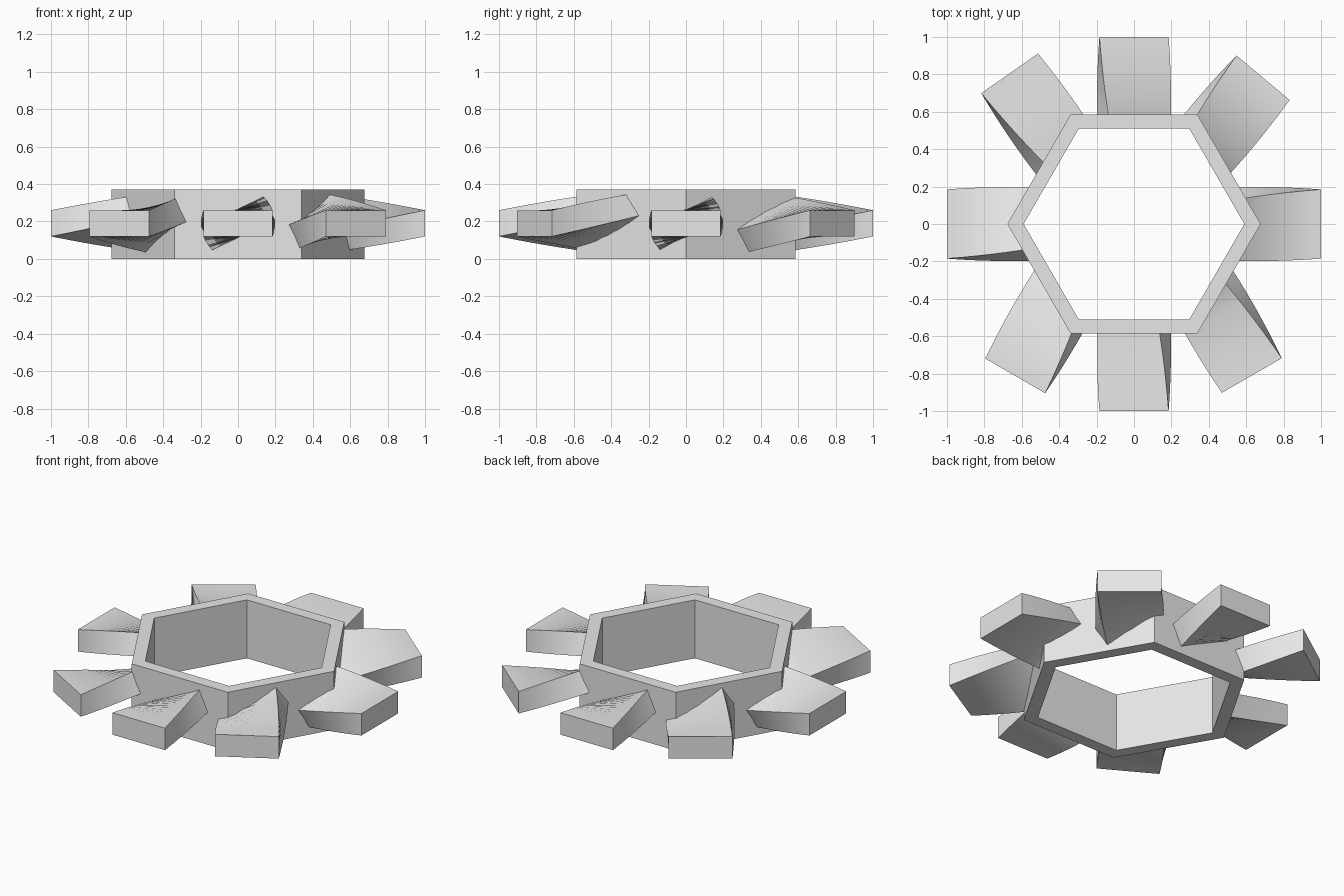
import bpy
import bmesh
from math import cos, sin, pi, radians
from mathutils import Vector

cube = bpy.data.objects.get("Cube")
if cube:
    bpy.data.objects.remove(cube, do_unlink=True)

grey = bpy.data.materials.new("plain grey")
grey.use_nodes = True
grey.diffuse_color = (0.8, 0.8, 0.8, 1)
grey.node_tree.nodes["Principled BSDF"].inputs["Base Color"].default_value = (0.8, 0.8, 0.8, 1)


def loft(name, rings, cyclic=False):
    """Skin a list of point rings; cap the ends unless the rings close up."""
    bm = bmesh.new()
    loops = [[bm.verts.new(p) for p in ring] for ring in rings]
    n = len(loops[0])
    pairs = list(zip(loops, loops[1:]))
    if cyclic:
        pairs.append((loops[-1], loops[0]))
    else:
        bm.faces.new(loops[0])
        bm.faces.new(loops[-1])
    for a, b in pairs:
        for i in range(n):
            j = (i + 1) % n
            bm.faces.new((a[i], a[j], b[j], b[i]))
    bmesh.ops.recalc_face_normals(bm, faces=bm.faces)
    mesh = bpy.data.meshes.new(name)
    bm.to_mesh(mesh)
    bm.free()
    mesh.materials.append(grey)
    obj = bpy.data.objects.new(name, mesh)
    bpy.context.collection.objects.link(obj)
    return obj


def hexagon(radius, z):
    return [Vector((radius * cos(i * pi / 3), radius * sin(i * pi / 3), z)) for i in range(6)]


# Hexagonal hub ring
OUTER, INNER, HEIGHT = 0.677, 0.59, 0.372
loft("hub_ring", [hexagon(OUTER, 0), hexagon(OUTER, HEIGHT),
                  hexagon(INNER, HEIGHT), hexagon(INNER, 0)], cyclic=True)

# Solid that trims the blade roots inside the hub wall
cutter = loft("root_cutter", [hexagon(0.635, -0.5), hexagon(0.635, 1)])
cutter.hide_render = True

LENGTH, TWIST, STEPS = 0.75, radians(46), 24
HALF_W, HALF_H = 0.185, 0.07


def blade(name, x, y, heading):
    """Rectangular bar, flat at the tip (x, y) and twisting towards its root."""
    a = radians(heading)
    out = Vector((cos(a), sin(a), 0))
    side = Vector((-sin(a), cos(a), 0))
    up = Vector((0, 0, 1))
    tip = Vector((x, y, 0.19))
    rings = []
    for k in range(STEPS + 1):
        f = k / STEPS
        t = TWIST * f
        u = (side * cos(t) + up * sin(t)) * HALF_W
        v = (up * cos(t) - side * sin(t)) * HALF_H
        c = tip - out * LENGTH * f
        rings.append([c + u + v, c - u + v, c - u - v, c + u - v])
    obj = loft(name, rings)

    bpy.ops.object.select_all(action='DESELECT')
    bpy.context.view_layer.objects.active = obj
    obj.select_set(True)
    trim = obj.modifiers.new("trim", 'BOOLEAN')
    trim.operation = 'DIFFERENCE'
    trim.solver = 'EXACT'
    trim.object = cutter
    bpy.ops.object.modifier_apply(modifier=trim.name)
    bpy.ops.object.shade_smooth_by_angle(angle=radians(30))


# Eight blades: tip position and heading
blade("front_blade", 0, -1, 270)
blade("left_blade", 1, 0, 0)
blade("back_blade", 0, 1, 90)
blade("right_blade", -1, 0, 180)
blade("front_left_blade", 0.63, -0.81, 300)
blade("back_left_blade", 0.69, 0.782, 50)
blade("back_right_blade", -0.665, 0.805, 125)
blade("front_right_blade", -0.635, -0.812, 240)

bpy.data.objects.remove(cutter, do_unlink=True)
